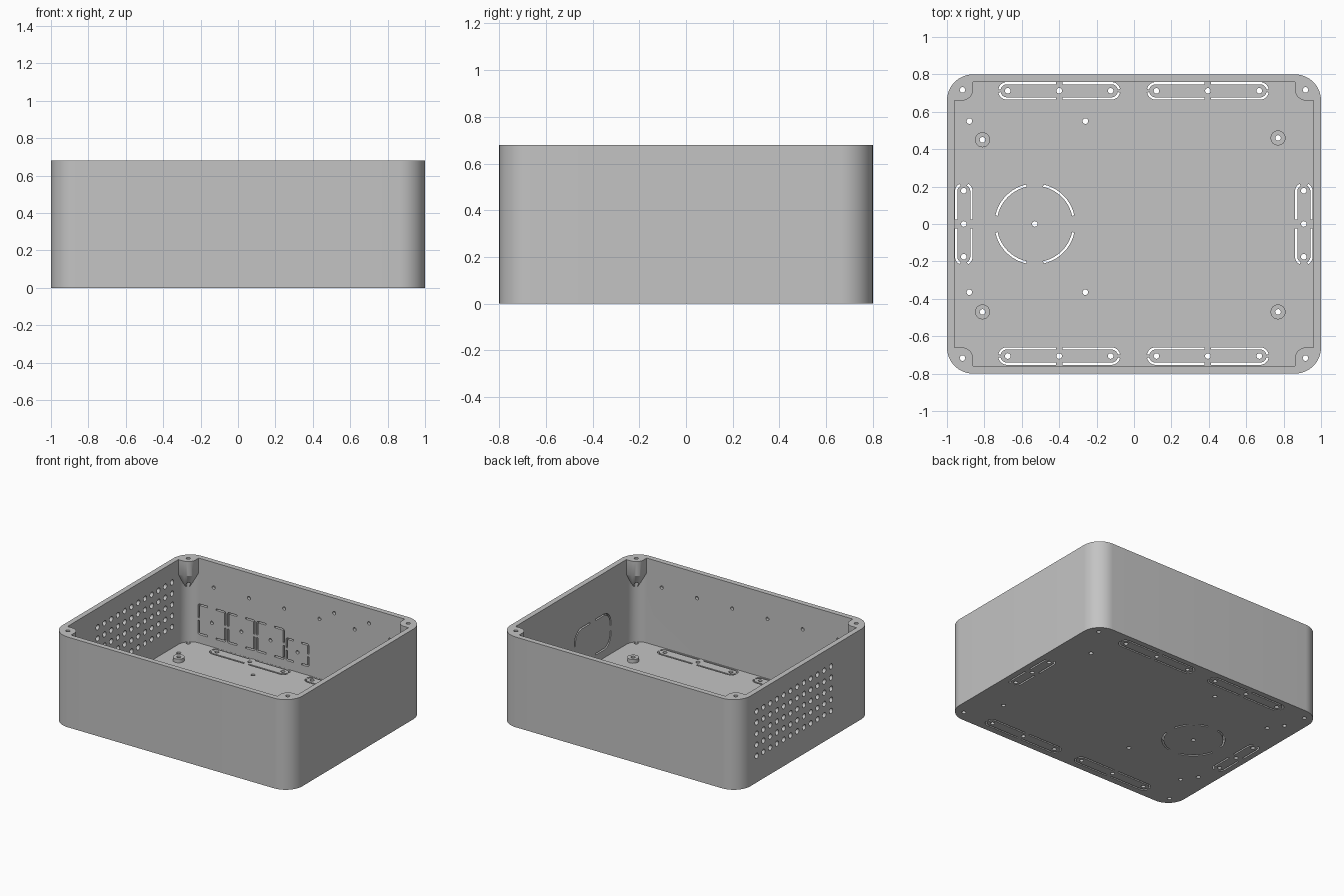
import bpy, bmesh
from math import pi, sin, cos, asin, hypot, radians

if "Cube" in bpy.data.objects:
    bpy.data.objects.remove(bpy.data.objects["Cube"], do_unlink=True)

HX, HY, TOP = 1.0, 0.8, 0.68      # outer half sizes and height
WALL, FLOOR = 0.04, 0.04
HOLE = 0.015

grey = bpy.data.materials.new("light_grey_plastic")
grey.use_nodes = True
grey.diffuse_color = (0.55, 0.55, 0.55, 1)
grey.node_tree.nodes["Principled BSDF"].inputs["Base Color"].default_value = (0.55, 0.55, 0.55, 1)


# Mapping of (u, v, depth) onto the floor and the walls
def on_floor(u, v, w): return (u, v, w)
def on_long_wall(u, v, w): return (u, w, v)
def on_short_wall(u, v, w): return (w, u, v)


def loft(bm, rings, to=on_floor):
    """Closed solid through outlines given as (points, depth)."""
    loops = [[bm.verts.new(to(u, v, w)) for u, v in pts] for pts, w in rings]
    n = len(loops[0])
    for a, b in zip(loops, loops[1:]):
        for i in range(n):
            j = (i + 1) % n
            bm.faces.new((a[i], a[j], b[j], b[i]))
    bm.faces.new(loops[0][::-1])
    bm.faces.new(loops[-1])


def prism(bm, pts, w0, w1, to=on_floor):
    loft(bm, [(pts, w0), (pts, w1)], to)


def circle(u, v, r, n=16):
    return [(u + r * cos(2 * pi * i / n), v + r * sin(2 * pi * i / n)) for i in range(n)]


def rounded_rect(a, b, r, n=14):
    pts = []
    for k, (sx, sy) in enumerate(((1, 1), (-1, 1), (-1, -1), (1, -1))):
        for i in range(n + 1):
            t = pi / 2 * (k + i / n)
            pts.append((sx * (a - r) + r * cos(t), sy * (b - r) + r * sin(t)))
    return pts


def ribbon(path, width):
    """Thin outline that follows an open path."""
    left, right = [], []
    for i, (u, v) in enumerate(path):
        p, q = path[max(i - 1, 0)], path[min(i + 1, len(path) - 1)]
        du, dv = q[0] - p[0], q[1] - p[1]
        k = width / 2 / hypot(du, dv)
        left.append((u - dv * k, v + du * k))
        right.append((u + dv * k, v - du * k))
    return left + right[::-1]


def knockout(bm, cu, cv, a, b, r, gap_u, gap_v, w0, w1, to=on_floor, width=0.012):
    """Rounded outline cut as four quarter grooves with bridges between."""
    t0 = asin(max(0, gap_v - (b - r)) / r)
    t1 = pi / 2 - asin(max(0, gap_u - (a - r)) / r)
    path = [(a, gap_v)] if b - r > gap_v else []
    n = 10
    for i in range(n + 1):
        t = t0 + (t1 - t0) * i / n
        path.append((a - r + r * cos(t), b - r + r * sin(t)))
    if a - r > gap_u:
        path.append((gap_u, b))
    shape = ribbon(path, width)
    for su in (1, -1):
        for sv in (1, -1):
            prism(bm, [(cu + su * u, cv + sv * v) for u, v in shape], w0, w1, to)


def make_object(name, bm):
    bmesh.ops.recalc_face_normals(bm, faces=bm.faces[:])
    mesh = bpy.data.meshes.new(name)
    bm.to_mesh(mesh)
    bm.free()
    mesh.materials.append(grey)
    ob = bpy.data.objects.new(name, mesh)
    bpy.context.collection.objects.link(ob)
    return ob


def subtract(target, cutter):
    mod = target.modifiers.new("cut", 'BOOLEAN')
    mod.operation = 'DIFFERENCE'
    mod.solver = 'EXACT'
    mod.object = cutter
    bpy.context.view_layer.objects.active = target
    bpy.ops.object.modifier_apply(modifier=mod.name)
    bpy.data.objects.remove(cutter, do_unlink=True)


# Outer shell
bm = bmesh.new()
prism(bm, rounded_rect(HX, HY, 0.14), 0, TOP)
box = make_object("enclosure_box", bm)

# Cavity, with corner screw bosses and floor standoffs left standing
bm = bmesh.new()
prism(bm, rounded_rect(HX - WALL, HY - WALL, 0.10), FLOOR, TOP + 0.1)
cavity = make_object("cavity", bm)

posts = [(-0.81, 0.45), (0.77, 0.46), (-0.81, -0.47), (0.77, -0.47)]
bm = bmesh.new()
for u, v in posts:
    prism(bm, circle(u, v, 0.04, 24), 0, 0.068)
inner = [(0.92 + 0.06 * cos(t), 0.72 + 0.06 * sin(t))
         for t in [pi + pi / 2 * i / 8 for i in range(9)]]
boss = [(0.86, 0.77)] + inner + [(0.97, 0.66), (0.97, 0.73), (0.93, 0.77)]
tip = [(0.95 + (u - 0.95) * 0.35, 0.75 + (v - 0.75) * 0.35) for u, v in boss]
for sx in (1, -1):
    for sy in (1, -1):
        flip = lambda u, v, w: (sx * u, sy * v, w)
        loft(bm, [(tip, 0.46), (boss, 0.57), (boss, TOP + 0.2)], flip)
subtract(cavity, make_object("bosses", bm))
subtract(box, cavity)

# Floor: screw holes and knockout slots
bm = bmesh.new()
low, high = -0.05, FLOOR + 0.01
for sx in (1, -1):
    for sy in (1, -1):
        prism(bm, circle(sx * 0.917, sy * 0.717, HOLE), low, TOP + 0.1)
for u, v in posts:
    prism(bm, circle(u, v, HOLE), low, 0.1)
for u in (-0.88, -0.26):
    for v in (0.55, -0.365):
        prism(bm, circle(u, v, HOLE), low, 0.1)
for v in (0.712, -0.706):
    for u in (-0.40, 0.395):
        knockout(bm, u, v, 0.32, 0.041, 0.041, 0.018, 0.008, low, high)
        for d in (-0.275, 0, 0.275):
            prism(bm, circle(u + d, v, HOLE), low, 0.1)
for u in (-0.91, 0.908):
    knockout(bm, u, 0, 0.041, 0.215, 0.041, 0.02, 0.025, low, high)
    for v in (-0.175, 0, 0.178):
        prism(bm, circle(u, v, HOLE), low, 0.1)
knockout(bm, -0.53, 0, 0.21, 0.21, 0.21, 0.045, 0.045, low, high)
prism(bm, circle(-0.53, 0, HOLE), low, 0.1)

# Ventilation grid through one short wall
for col in range(12):
    for row in range(5):
        prism(bm, circle(-0.30 + col * 0.0805, 0.20 + row * 0.084, 0.02),
              -HX - 0.05, -HX + 0.08, on_short_wall)

# Blind pilot holes along the inside of both long walls
for side in (1, -1):
    for i in range(6):
        prism(bm, circle(-0.735 + i * 0.294, 0.49, 0.013),
              side * 0.72, side * 0.782, on_long_wall)
for u in (0.27, 0.56):
    prism(bm, circle(u, 0.567, 0.013), 0.72, 0.782, on_long_wall)

# Blind connector outlines inside the back wall
for u, v, a, b in ((-0.75, 0.22, 0.11, 0.11), (-0.505, 0.22, 0.11, 0.11),
                   (-0.262, 0.22, 0.11, 0.11), (-0.036, 0.19, 0.09, 0.08)):
    knockout(bm, u, v, a, b, 0.01, 0.035, 0.01, 0.72, 0.782, on_long_wall)
    prism(bm, circle(u, v, 0.013), 0.72, 0.782, on_long_wall)

# Blind socket outline inside the other short wall
knockout(bm, -0.26, 0.235, 0.21, 0.13, 0.08, 0.03, 0.02, 0.92, 0.982, on_short_wall)
subtract(box, make_object("cutouts", bm))

# Smooth curved walls, sharp rims
bpy.ops.object.select_all(action='DESELECT')
box.select_set(True)
bpy.context.view_layer.objects.active = box
bpy.ops.object.shade_smooth_by_angle(angle=radians(30))
